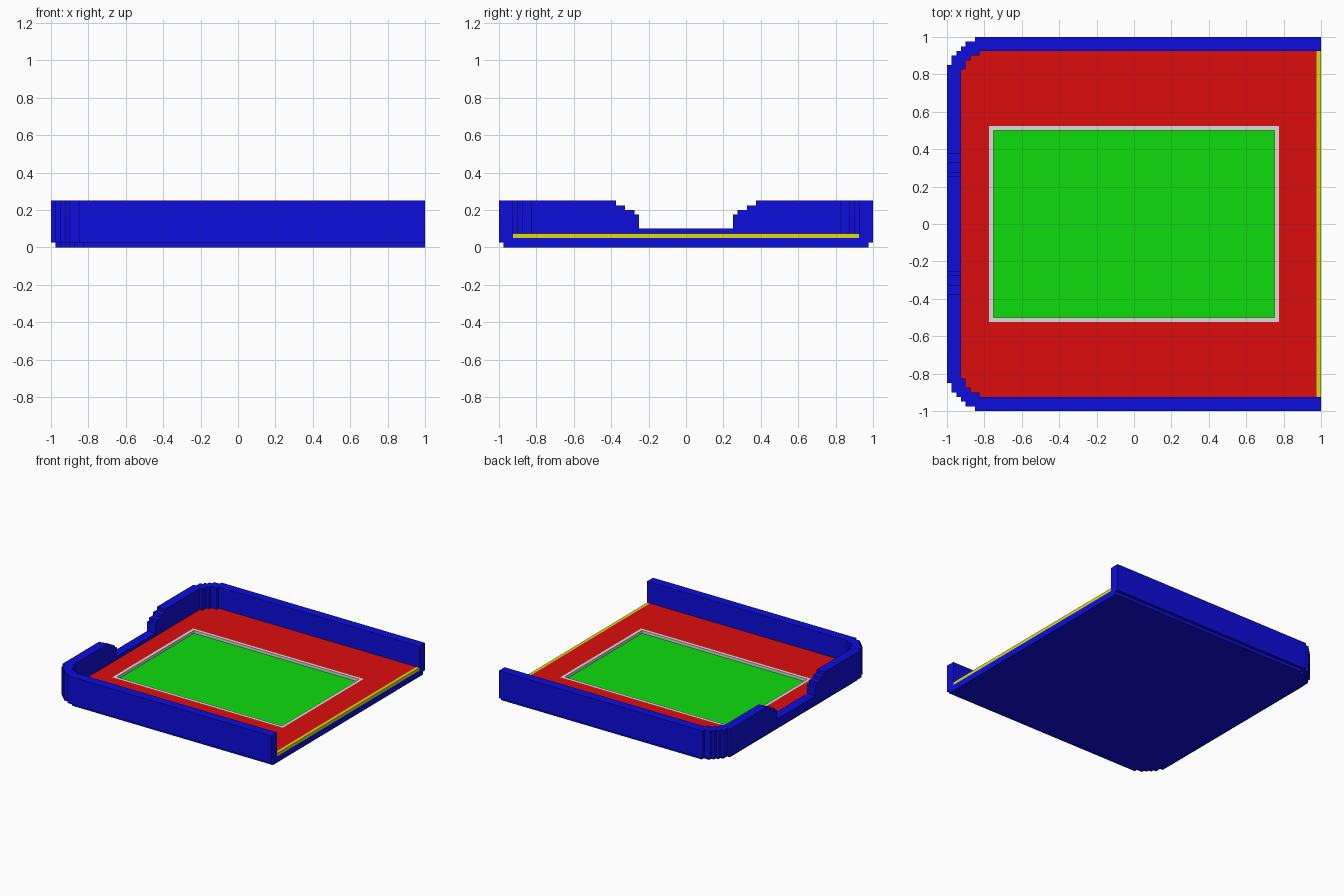
import bpy
import bmesh

cube = bpy.data.objects.get("Cube")
if cube:
    bpy.data.objects.remove(cube)

LOW, HIGH = 0.004, 0.72


def make_material(name, r, g, b):
    mat = bpy.data.materials.new(name)
    mat.use_nodes = True
    colour = (r, g, b, 1)
    mat.diffuse_color = colour
    mat.node_tree.nodes["Principled BSDF"].inputs["Base Color"].default_value = colour
    return mat


blue = make_material("blue", LOW, LOW, HIGH)
red = make_material("red", HIGH, LOW, LOW)
green = make_material("green", LOW, HIGH, LOW)
yellow = make_material("yellow", HIGH, HIGH, LOW)
white = make_material("off_white", HIGH, HIGH, HIGH)


def half_prism(name, points, low, high, mat, axis="z"):
    """Extrude a back-half outline along an axis and mirror it to the front."""
    def place(a, b, level):
        return (a, b, level) if axis == "z" else (level, a, b)

    bm = bmesh.new()
    face = bm.faces.new([bm.verts.new(place(a, b, low)) for a, b in points])
    offset = place(0, 0, high - low)
    result = bmesh.ops.extrude_face_region(bm, geom=[face], use_keep_orig=True)
    moved = [g for g in result["geom"] if isinstance(g, bmesh.types.BMVert)]
    bmesh.ops.translate(bm, verts=moved, vec=offset)
    bmesh.ops.recalc_face_normals(bm, faces=bm.faces)
    # Open the seam so that both halves join into one solid
    seam = [f for f in bm.faces if all(abs(v.co.y) < 1e-5 for v in f.verts)]
    bmesh.ops.delete(bm, geom=seam, context="FACES")
    mesh = bpy.data.meshes.new(name)
    bm.to_mesh(mesh)
    bm.free()
    mesh.materials.append(mat)
    obj = bpy.data.objects.new(name, mesh)
    bpy.context.collection.objects.link(obj)
    mirror = obj.modifiers.new("Mirror", "MIRROR")
    mirror.use_axis = (False, True, False)
    return obj


def stairs(levels):
    """Stepped corner from the back edge round to the left edge."""
    points = []
    for i, level in enumerate(levels):
        y = levels[-1 - i]
        points.append((-level, y))
        if i + 1 < len(levels):
            points.append((-level, levels[-2 - i]))
    return points


def rect(x0, x1, y):
    return [(x1, 0), (x1, y), (x0, y), (x0, 0)]


def frame(x0, x1, y, t):
    """Half of a rectangular ring, t wide."""
    return rect(x0, x1, y) + rect(x0 + t, x1 - t, y - t)[::-1]


# Stepped corners, outside and inside the wall
outer = stairs([0.85, 0.9, 0.925, 0.95, 0.975, 1.0])
# drop to the next flat run on the left side
outer = [p for p in outer] 
inner = stairs([0.825, 0.875, 0.9, 0.925])
inset = [(x + 0.025, y - 0.025) for x, y in outer]

# Base and floor slab
half_prism("base", [(1, 0), (1, 0.975)] + inset + [(-0.975, 0)], 0, 0.025, blue)
half_prism("slab", [(1, 0), (1, 1)] + outer + [(-1, 0)], 0.025, 0.05, blue)

# Side walls with the stepped corners
half_prism("side_walls",
           [(1, 0.925), (1, 1)] + outer + [(-1, 0.825)] + inner[::-1],
           0.05, 0.25, blue)

# Left end wall with a stepped gap in the middle
gap = [(0, 0.05), (0.825, 0.05), (0.825, 0.25)]
height = 0.25
for y, lower in ((0.375, 0.225), (0.325, 0.2), (0.275, 0.175), (0.25, 0.1)):
    gap += [(y, height), (y, lower)]
    height = lower
half_prism("end_wall", gap + [(0, height)], -1, -0.925, blue, axis="x")

# Floor around the field
opening = rect(-0.775, 0.775, 0.525)[::-1]
half_prism("floor", [(0.975, 0), (0.975, 0.925)] + inner + [(-0.925, 0)] + opening,
           0.05, 0.075, red)

# Edge strip on the open side
half_prism("edge_strip", rect(0.975, 1, 0.925), 0.05, 0.075, yellow)

# Sunken field and its border
half_prism("field_border", frame(-0.775, 0.775, 0.525, 0.025), 0.05, 0.075, white)
half_prism("field", rect(-0.75, 0.75, 0.5), 0.045, 0.052, green)
